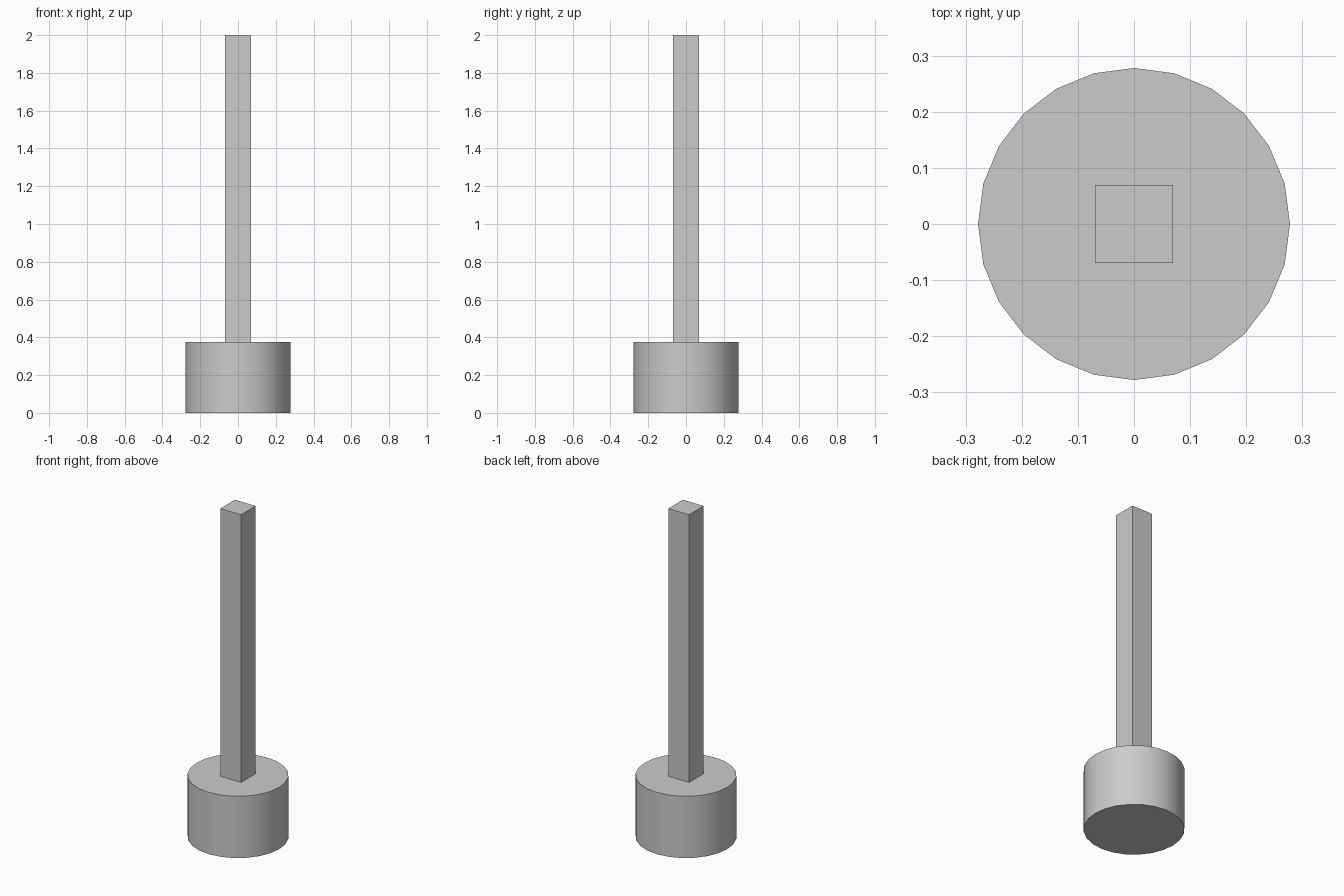
import bpy
import math

default_cube = bpy.data.objects.get("Cube")
if default_cube:
    bpy.data.objects.remove(default_cube, do_unlink=True)

HEIGHT = 2.0
HEAD_HEIGHT = 0.375
HEAD_RADIUS = 0.278
POST_WIDTH = 0.139

# Single plain grey
grey = bpy.data.materials.new("plain_grey")
grey.use_nodes = True
colour = (0.6, 0.6, 0.6, 1.0)
grey.diffuse_color = colour
grey.node_tree.nodes["Principled BSDF"].inputs["Base Color"].default_value = colour


def finish(name):
    obj = bpy.context.object
    obj.name = name
    obj.data.materials.append(grey)
    return obj


# Round base, smooth around its side
bpy.ops.mesh.primitive_cylinder_add(
    vertices=24, radius=HEAD_RADIUS, depth=HEAD_HEIGHT,
    location=(0, 0, HEAD_HEIGHT / 2))
finish("round_base")
bpy.ops.object.shade_smooth_by_angle(angle=math.radians(30))

# Square post standing on the base
post_height = HEIGHT - HEAD_HEIGHT
bpy.ops.mesh.primitive_cube_add(
    size=1, location=(0, 0, HEAD_HEIGHT + post_height / 2))
post = finish("square_post")
post.scale = (POST_WIDTH, POST_WIDTH, post_height)
bpy.ops.object.transform_apply(location=False, rotation=False, scale=True)
